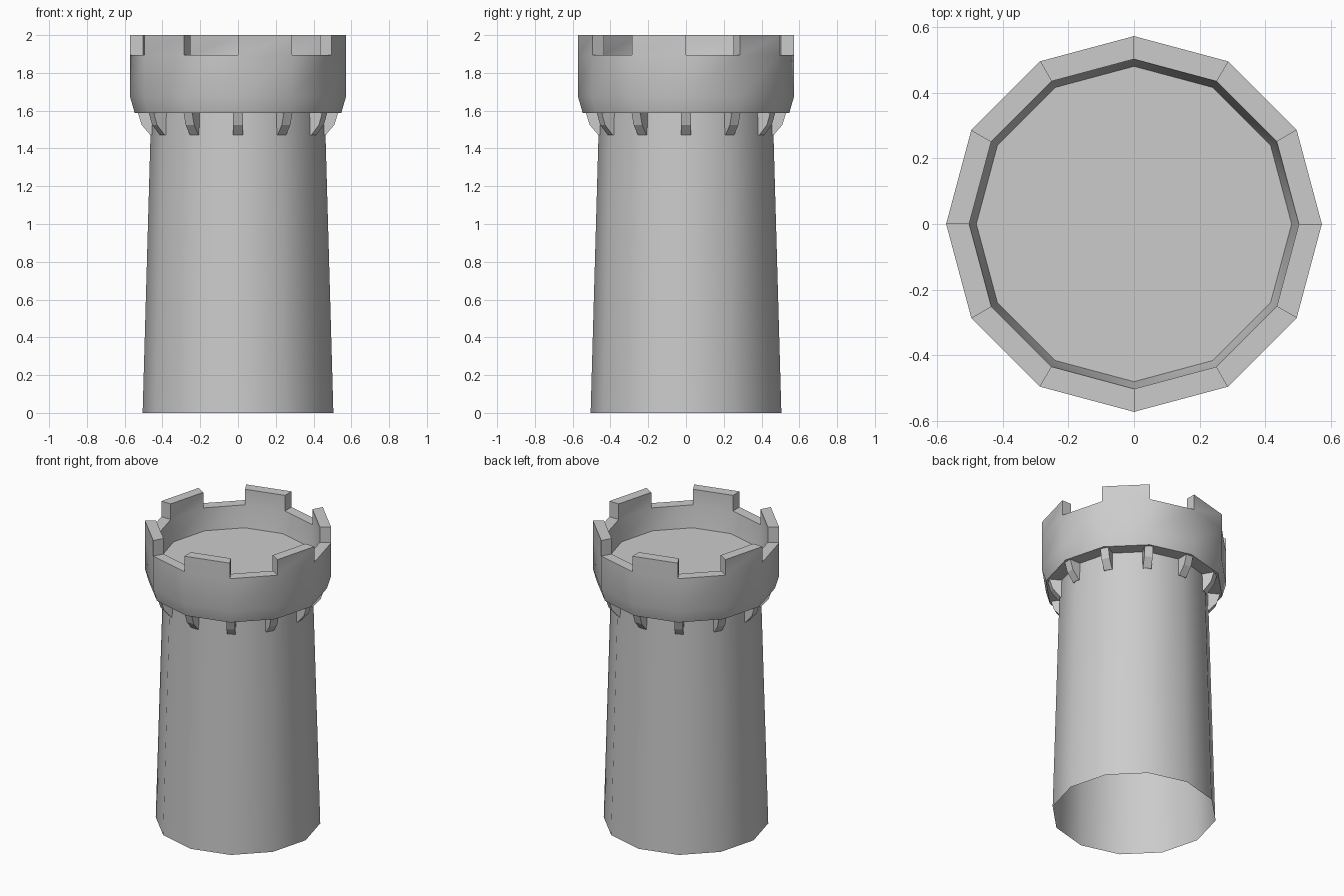
import bpy, bmesh
from math import cos, sin, pi, radians

if "Cube" in bpy.data.objects:
    bpy.data.objects.remove(bpy.data.objects["Cube"])

SIDES = 12


def finish(bm, name):
    mesh = bpy.data.meshes.new(name)
    bm.to_mesh(mesh)
    bm.free()
    ob = bpy.data.objects.new(name, mesh)
    bpy.context.collection.objects.link(ob)
    return ob


def ring(bm, r, z):
    return [bm.verts.new((r * cos(2 * pi * i / SIDES), r * sin(2 * pi * i / SIDES), z))
            for i in range(SIDES)]


def band(bm, low, high, i):
    j = (i + 1) % SIDES
    return bm.faces.new((low[i], low[j], high[j], high[i]))


# Tower body: open shaft, overhanging gallery, parapet and sunken floor
bm = bmesh.new()
profile = [(0.505, 0), (0.46, 1.588), (0.547, 1.588), (0.572, 1.675),
           (0.572, 1.895), (0.502, 1.895), (0.48, 1.75)]
rings = [ring(bm, r, z) for r, z in profile]
for k in range(len(rings) - 1):
    for i in range(SIDES):
        # parapet rim faces under merlons are left open
        if k == 4 and i % 2 == 1:
            continue
        band(bm, rings[k], rings[k + 1], i)
bm.faces.new(rings[-1])

# Merlons: alternate sides of the parapet raised
outer, inner = rings[4], rings[5]
for i in range(1, SIDES, 2):
    j = (i + 1) % SIDES
    base = [outer[i], outer[j], inner[j], inner[i]]
    top = [bm.verts.new((v.co.x, v.co.y, 2.0)) for v in base]
    for a in range(4):
        b = (a + 1) % 4
        bm.faces.new((base[a], base[b], top[b], top[a]))
    bm.faces.new(top)
tower = finish(bm, "tower_body")

bpy.context.view_layer.objects.active = tower
tower.select_set(True)
bpy.ops.object.shade_smooth_by_angle(angle=radians(40))

# Corbels: one bracket under the gallery at each corner
bracket = [(0.448, 1.588), (0.448, 1.47), (0.463, 1.47), (0.51, 1.525), (0.53, 1.588)]
for n in range(SIDES):
    bm = bmesh.new()
    left = [bm.verts.new((r, -0.026, z)) for r, z in bracket]
    right = [bm.verts.new((r, 0.026, z)) for r, z in bracket]
    bm.faces.new(left)
    bm.faces.new(right[::-1])
    for a in range(len(bracket)):
        b = (a + 1) % len(bracket)
        bm.faces.new((left[b], left[a], right[a], right[b]))
    bmesh.ops.recalc_face_normals(bm, faces=bm.faces)
    corbel = finish(bm, "corbel_%02d" % (n + 1))
    corbel.rotation_euler.z = 2 * pi * n / SIDES
